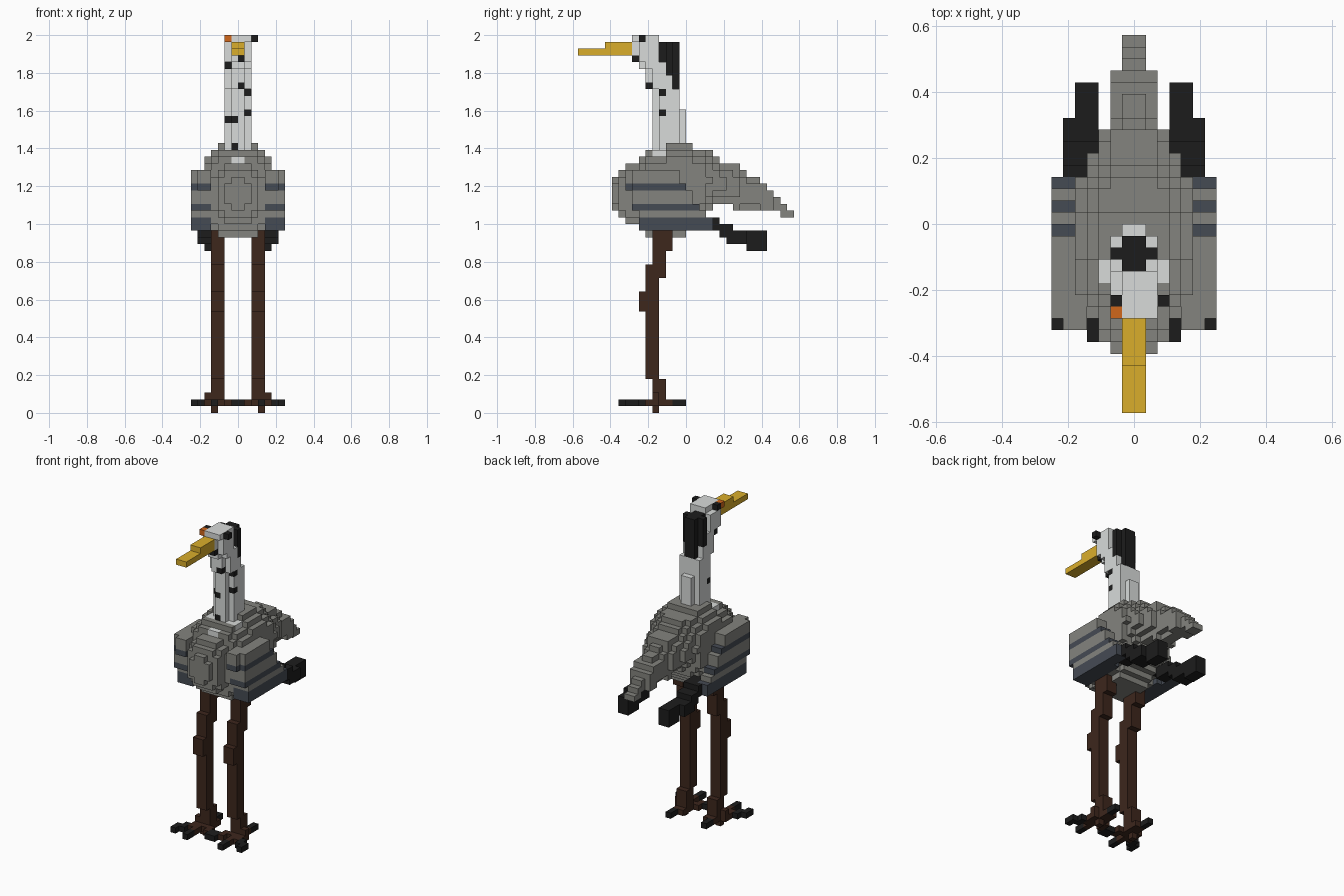
import bpy, bmesh
from mathutils import Vector

if "Cube" in bpy.data.objects:
    bpy.data.objects.remove(bpy.data.objects["Cube"], do_unlink=True)

UNIT = 1 / 28          # edge of one block
COLS, ROWS = 14, 32    # blocks across x and y

COLOURS = {
    "plumage_grey": (0.23, 0.23, 0.21),
    "neck_white": (0.69, 0.71, 0.7),
    "feather_black": (0.012, 0.012, 0.012),
    "wing_blue_grey": (0.06, 0.07, 0.088),
    "beak_yellow": (0.7, 0.42, 0.024),
    "eye_orange": (0.64, 0.135, 0.011),
    "leg_brown": (0.047, 0.02, 0.012),
}
NAMES = list(COLOURS)
MATERIALS = []
for name, rgb in COLOURS.items():
    mat = bpy.data.materials.new(name)
    mat.use_nodes = True
    mat.diffuse_color = (*rgb, 1)
    mat.node_tree.nodes["Principled BSDF"].inputs["Base Color"].default_value = (*rgb, 1)
    MATERIALS.append(mat)

grid = {}              # block -> (part, colour); the first part placed keeps it


def put(part, colour, xs, ys, zs):
    """Fill a box of blocks, ends included."""
    for i in range(xs[0], xs[1] + 1):
        for j in range(ys[0], ys[1] + 1):
            for k in range(zs[0], zs[1] + 1):
                grid.setdefault((i, j, k), (part, colour))


def put_pair(part, colour, xs, ys, zs):
    """Fill a box on the right side and its mirror on the left."""
    put("right_" + part, colour, xs, ys, zs)
    put("left_" + part, colour, (COLS - 1 - xs[1], COLS - 1 - xs[0]), ys, zs)


def blend(stations, j):
    """Interpolate the values of neighbouring stations."""
    for a, b in zip(stations, stations[1:]):
        if a[0] <= j <= b[0]:
            t = (j - a[0]) / (b[0] - a[0])
            return [u + (v - u) * t for u, v in zip(a[1:], b[1:])]


# Beak: long lower step and short upper step
put("beak", "beak_yellow", (6, 7), (0, 7), (53, 53))
put("beak", "beak_yellow", (6, 7), (4, 7), (54, 54))

# Eyes
put("eye", "eye_orange", (5, 5), (8, 8), (55, 55))
for i in (5, 9):
    put("eye_patch", "feather_black", (i, i), (9, 9), (55, 55))

# Crest hanging down the back of the head
put("crest", "feather_black", (6, 7), (12, 12), (52, 54))
put("crest", "feather_black", (5, 8), (13, 13), (50, 54))
put("crest", "feather_black", (6, 7), (14, 14), (48, 54))

# Head and neck, with the outer columns set back one block
put("head", "neck_white", (6, 8), (8, 11), (55, 55))
for k in range(38, 55):
    front = 8 if k > 51 else 9 if k > 50 else 10 if k > 47 else 11
    back = 11 if k > 51 else 12 if k > 49 else 13 if k > 47 else 14
    part = "head" if k > 50 else "neck"
    put(part, "neck_white", (6, 7), (front, back), (k, k))
    put(part, "neck_white", (5, 8), (front + 1, back), (k, k))
put("neck", "neck_white", (6, 7), (15, 15), (36, 44))
put("neck", "neck_white", (4, 9), (11, 13), (38, 38))
put("neck", "neck_white", (6, 7), (9, 10), (37, 37))

# Dark flecks on the foremost blocks of the neck
for i, k in ((5, 51), (7, 52), (7, 48), (8, 47), (8, 44), (5, 43), (6, 43), (6, 39)):
    j = min(c[1] for c in grid if c[0] == i and c[2] == k)
    grid[i, j, k] = (grid[i, j, k][0], "feather_black")

# Folded wings: slanted plates with three bands and a set-back outer layer
for k in range(27, 36):
    rise = k - 27
    first = 9 - rise // 3
    last = 19 if rise < 2 else 19 - round(rise * 0.67)
    colour = "wing_blue_grey" if k in (27, 28, 30, 33) else "plumage_grey"
    put_pair("wing", colour, (0, 0), (max(first, 8), last), (k, k))
    put_pair("wing", colour, (1, 1), (first, last), (k, k))
    put_pair("wing", colour, (2, 2), (first, last - 3), (k, k))

# Dark flight feathers stepping down behind the wings
for xs, ys, zs in (((1, 3), (17, 20), (28, 28)), ((1, 3), (18, 22), (27, 27)),
                   ((1, 3), (21, 24), (26, 26)), ((1, 3), (22, 24), (25, 25)),
                   ((2, 3), (24, 27), (25, 26)), ((2, 3), (25, 27), (24, 24))):
    put_pair("flight_feathers", "feather_black", xs, ys, zs)

# Body and tail: rounded sections given as (row, bottom, top, half width)
SECTIONS = ((5, 30, 34, 2.4), (6, 29, 35, 3.4), (7, 28, 36, 3.4), (8, 28, 36, 4.6),
            (9, 27, 37, 5.3), (11, 26, 38, 5.6), (14, 26, 39, 5.6), (16, 27, 39, 5.4),
            (18, 29, 38, 5), (20, 31, 37, 4.2), (22, 31, 36, 3.5), (24, 30, 35, 2.5),
            (27, 30, 33, 2.3), (28, 30, 32, 2.2), (29, 30, 31, 1), (30, 29, 30, 1),
            (31, 29, 29, 1))
for j in range(5, ROWS):
    low, high, half = blend(SECTIONS, j)
    low, high = round(low), round(high)
    mid, tall = (low + high) / 2, (high - low) / 2 + 0.5
    power = 2.35 if 9 <= j <= 18 else 2
    for k in range(low, high + 1):
        width = half * (1 - (abs(k - mid) / tall) ** power) ** (1 / power)
        reach = max(0, int(width + 0.5) - 1)
        put("tail" if j > 20 else "body", "plumage_grey", (6 - reach, 7 + reach), (j, j), (k, k))

# Legs: stacked segments as (front row, back row, bottom, top)
for front, back, low, high in ((11, 13, 24, 27), (11, 12, 22, 23), (10, 12, 20, 21),
                               (10, 11, 18, 19), (9, 11, 15, 17), (10, 11, 5, 14),
                               (11, 12, 2, 4)):
    put_pair("leg", "leg_brown", (3, 4), (front, back), (low, high))
put_pair("leg", "leg_brown", (2, 2), (11, 11), (2, 2))
put_pair("leg", "leg_brown", (3, 3), (11, 11), (0, 0))

# Feet: a middle toe, two spread toes and a back toe, each with a dark claw
flat = (1, 1)
put_pair("foot", "feather_black", (3, 3), (6, 7), flat)
put_pair("foot", "leg_brown", (3, 3), (8, 13), flat)
put_pair("foot", "leg_brown", (4, 4), (10, 13), flat)
put_pair("foot", "feather_black", (3, 3), (14, 15), flat)
put_pair("foot", "feather_black", (0, 0), (7, 8), flat)
put_pair("foot", "feather_black", (1, 1), (8, 9), flat)
put_pair("foot", "leg_brown", (2, 2), (9, 11), flat)
put_pair("foot", "leg_brown", (5, 5), (9, 10), flat)
put_pair("foot", "feather_black", (6, 6), (8, 9), flat)


def build(part):
    """Skin the exposed sides of a part's blocks as one mesh."""
    bm = bmesh.new()
    corners = {}
    cells = {c: v[1] for c, v in grid.items() if v[0] == part}
    used = sorted(set(cells.values()), key=NAMES.index)

    def corner(p):
        key = tuple(p)
        if key not in corners:
            corners[key] = bm.verts.new(((p[0] - COLS / 2) * UNIT,
                                         (p[1] - ROWS / 2) * UNIT, p[2] * UNIT))
        return corners[key]

    for cell, colour in cells.items():
        for axis in range(3):
            u, v = Vector(), Vector()
            u[(axis + 1) % 3] = 1
            v[(axis + 2) % 3] = 1
            for side in (0, 1):
                beside = list(cell)
                beside[axis] += 2 * side - 1
                if tuple(beside) in grid:
                    continue
                base = Vector(cell)
                base[axis] += side
                ring = [base, base + u, base + u + v, base + v]
                if not side:
                    ring.reverse()
                face = bm.faces.new([corner(p) for p in ring])
                face.material_index = used.index(colour)
    mesh = bpy.data.meshes.new(part)
    bm.to_mesh(mesh)
    bm.free()
    for colour in used:
        mesh.materials.append(MATERIALS[NAMES.index(colour)])
    bpy.context.collection.objects.link(bpy.data.objects.new(part, mesh))


for part in sorted({v[0] for v in grid.values()}):
    build(part)
